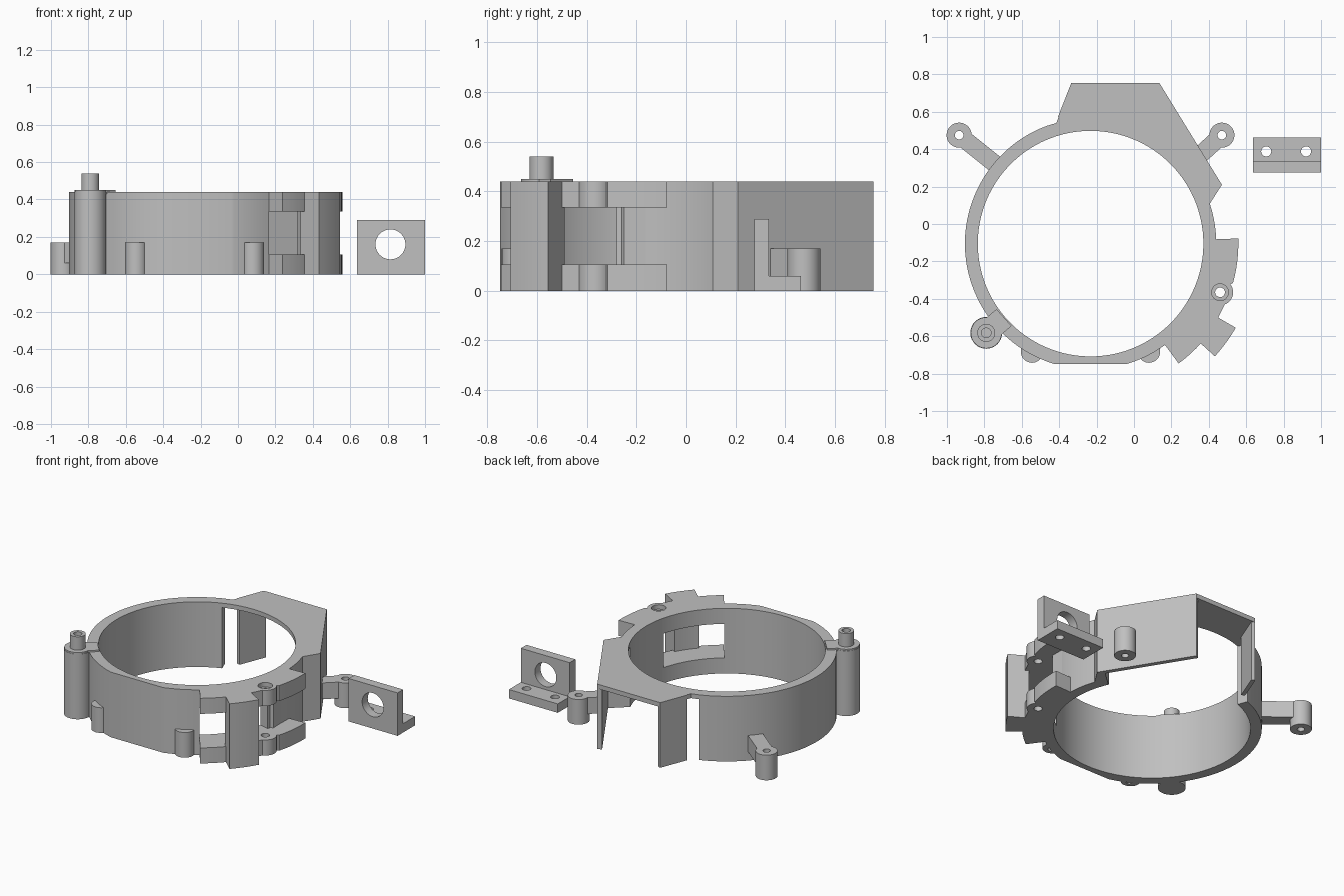
import bpy, bmesh, math
from mathutils import Vector, Matrix

if "Cube" in bpy.data.objects:
    bpy.data.objects.remove(bpy.data.objects["Cube"])

CX, CY = -0.232, -0.105          # ring centre
RI, RO, H = 0.603, 0.672, 0.44   # ring radii and height
W0, W1 = 0.105, 0.335            # window bottom and top

grey = bpy.data.materials.new("light_grey")
grey.diffuse_color = (0.527, 0.527, 0.527, 1)
grey.use_nodes = True
grey.node_tree.nodes["Principled BSDF"].inputs["Base Color"].default_value = grey.diffuse_color


def polar(r, deg, c=(CX, CY)):
    a = math.radians(deg)
    return (c[0] + r * math.cos(a), c[1] + r * math.sin(a))


def arc(r, a0, a1, c=(CX, CY), step=4):
    n = max(1, math.ceil(abs(a1 - a0) / step))
    return [polar(r, a0 + (a1 - a0) * i / n, c) for i in range(n + 1)]


def finish(name, bm):
    bmesh.ops.recalc_face_normals(bm, faces=bm.faces)
    me = bpy.data.meshes.new(name)
    bm.to_mesh(me)
    bm.free()
    me.materials.append(grey)
    ob = bpy.data.objects.new(name, me)
    bpy.context.collection.objects.link(ob)
    return ob


def prism(name, pts, z0, z1):
    """Extrude a flat outline between two heights."""
    bm = bmesh.new()
    f = bm.faces.new([bm.verts.new((x, y, z0)) for x, y in pts])
    top = bmesh.ops.extrude_face_region(bm, geom=[f])
    vs = [v for v in top["geom"] if isinstance(v, bmesh.types.BMVert)]
    bmesh.ops.translate(bm, verts=vs, vec=(0, 0, z1 - z0))
    return finish(name, bm)


def sector(name, a0, a1, r0, r1, z0, z1):
    return prism(name, arc(r0, a0, a1, step=3) + arc(r1, a1, a0, step=3), z0, z1)


def cylinder(name, c, r, z0, z1, n=32):
    return prism(name, [polar(r, 360 * i / n, c) for i in range(n)], z0, z1)


def box(name, x0, x1, y0, y1, z0, z1):
    return prism(name, [(x0, y0), (x1, y0), (x1, y1), (x0, y1)], z0, z1)


def cut(ob, cutter):
    """Subtract a cutter, bake the result and discard the cutter."""
    m = ob.modifiers.new("cut", "BOOLEAN")
    m.operation, m.solver, m.object = "DIFFERENCE", "EXACT", cutter
    dg = bpy.context.evaluated_depsgraph_get()
    me = bpy.data.meshes.new_from_object(ob.evaluated_get(dg))
    ob.modifiers.clear()
    ob.data = me
    bpy.data.objects.remove(cutter)


def bore(ob, c, r, z0, z1):
    cut(ob, cylinder("bore_cutter", c, r, z0, z1, 24))


def strip(name, p, q, t, z0, z1):
    """Thin upright wall from p to q, thickness t to the left of travel."""
    p, q = Vector(p), Vector(q)
    d = (q - p).normalized()
    n = Vector((-d.y, d.x)) * t
    return prism(name, [p, q, q + n, p + n], z0, z1)


# ring body, with the front side trimmed flat
body = sector("ring_body", 110.3, 306.3, RI, RO, 0, H)
cut(body, box("flat_cutter", -1, 1, -1, -0.748, -0.1, 0.6))
sector("ring_right_side", -15, 24, RI, RO, 0, H)
prism("ring_right_pad", [polar(0.65, 2), (0.435, -0.085), (0.44, -0.25), polar(0.65, -15)],
      W0 - 0.01, W1 + 0.01)

# window frame: lower and upper shelf with a screw seat
seat = (0.46, -0.365)
outline = (arc(RI, 2, -53.7, step=3) + arc(0.795, -53.7, -30.1, step=3) + [(0.45, -0.5), (0.485, -0.43)]
           + arc(0.07, -60, 38, seat, 10) + arc(0.79, -15.5, 2, step=3))
lower = prism("lower_shelf", outline, 0, W0)
upper = prism("upper_shelf", outline, W1, H)
for shelf, z0, z1 in ((lower, -0.1, 0.2), (upper, 0.3, 0.5)):
    bore(shelf, seat, 0.026, z0, z1)
bore(upper, seat, 0.045, H - 0.03, 0.5)
sector("window_post", -42.2, -30.1, 0.765, 0.897, 0, H)

# rear housing: roof and side walls, open at the back
prism("housing_roof", arc(RI, 18, 110.5, step=3)
      + [polar(RO, 110.5), (-0.415, 0.54), (-0.335, 0.755), (0.135, 0.755), (0.47, 0.21), (0.40, 0.10)],
      H - 0.03, H)
strip("housing_left_wall", (-0.335, 0.755), (-0.407, 0.572), 0.025, 0, H)
strip("housing_right_wall", (0.47, 0.21), (0.135, 0.755), 0.03, 0, H)
prism("housing_corner", [(0.40, 0.10), (0.47, 0.21), (0.445, 0.25), polar(RI + 0.01, 24), polar(RI + 0.02, 18)], 0, H)

# side lugs: a short arm and a drilled round end
for side, c, root in (("left", (-0.935, 0.475), (-0.735, 0.315)),
                      ("right", (0.47, 0.475), (0.36, 0.375))):
    d = (Vector(root) - Vector(c)).normalized()
    n = Vector((-d.y, d.x)) * 0.047
    a, b = Vector(c), Vector(root)
    arm = prism(side + "_lug_arm", [a - n, b - n, b + n, a + n], 0.06, 0.17)
    end = cylinder(side + "_lug_end", c, 0.067, 0, 0.17)
    for part in (arm, end):
        bore(part, c, 0.023, -0.1, 0.3)

# small round feet on the front
for side, x in (("left", -0.545), ("right", 0.08)):
    foot = cylinder(side + "_foot", (x, -0.682), 0.06, 0, 0.17)
    cut(foot, cylinder("inside_cutter", (CX, CY), RI + 0.02, -0.1, 0.5, 96))
    bore(foot, (x, -0.695), 0.02, -0.1, 0.1)

# hinge tower with a hollow pin and locking tab
t = (-0.79, -0.582)
cylinder("tower", t, 0.085, 0, H)
prism("tower_web", [(-0.79, -0.52), (-0.735, -0.455), (-0.67, -0.53), (-0.725, -0.61)], 0, H)
tab = prism("tower_tab", [(-0.80, -0.51), (-0.735, -0.455), (-0.655, -0.545), (-0.73, -0.61)], H - 0.01, 0.45)
cylinder("tower_cap", t, 0.083, H, 0.45)
pin = cylinder("tower_pin", t, 0.048, H, 0.54)
bore(pin, t, 0.026, 0.46, 0.6)

# separate angle bracket
plate = box("bracket_plate", 0.635, 1.0, 0.275, 0.335, 0, 0.29)
hole = cylinder("hole_cutter", (0, 0), 0.08, -0.2, 0.2, 40)
hole.data.transform(Matrix.Translation((0.815, 0.3, 0.16)) @ Matrix.Rotation(math.pi / 2, 4, "X"))
cut(plate, hole)
base = box("bracket_base", 0.635, 1.0, 0.335, 0.462, 0, 0.06)
for x in (0.707, 0.92):
    bore(base, (x, 0.388), 0.027, -0.1, 0.2)

# smooth curved walls, keep corners sharp
for ob in bpy.context.collection.objects:
    ob.select_set(True)
    bpy.context.view_layer.objects.active = ob
bpy.ops.object.shade_smooth_by_angle(angle=math.radians(30))
